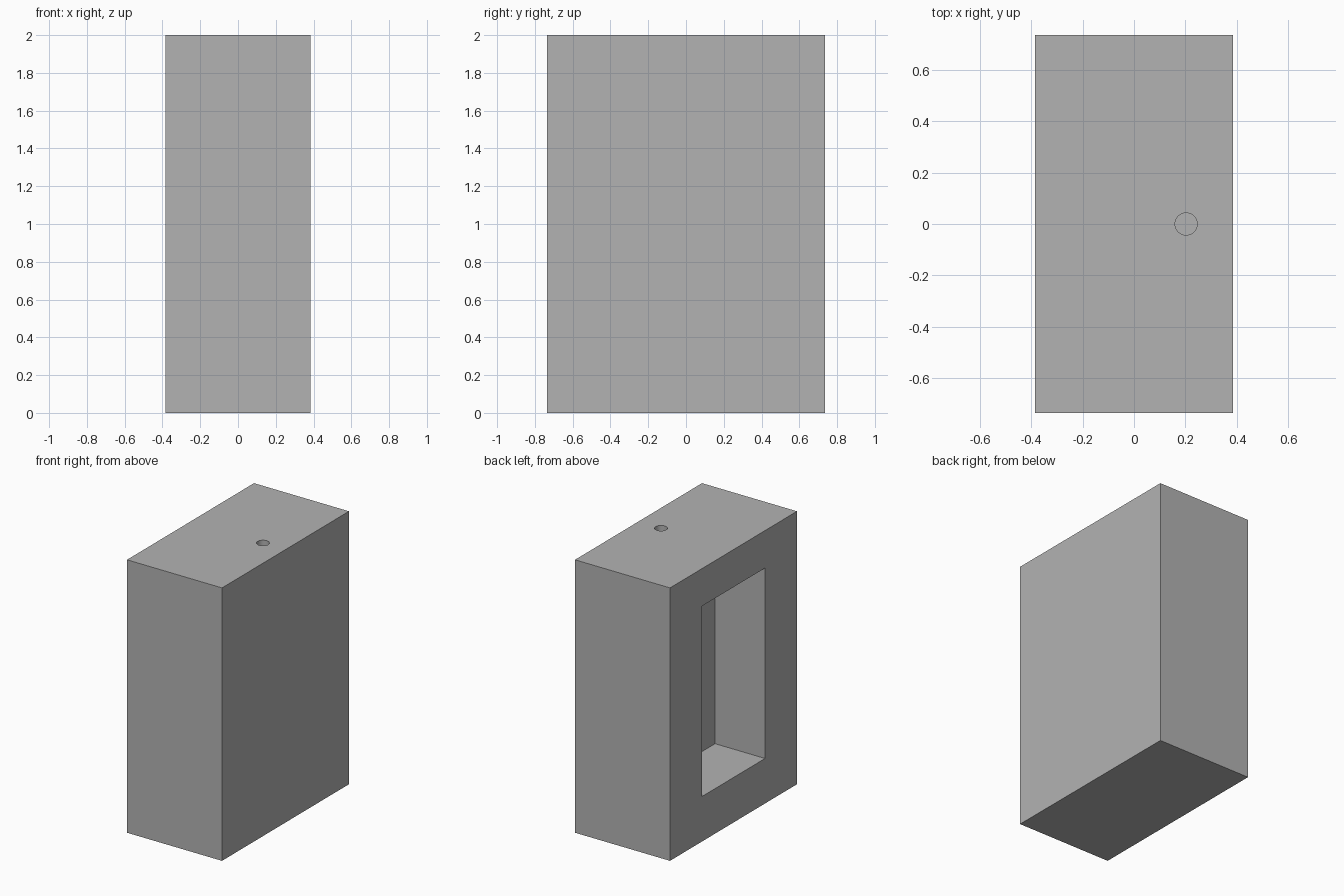
import bpy
from math import radians

old = bpy.data.objects.get("Cube")
if old:
    bpy.data.objects.remove(old, do_unlink=True)

HALF_X, HALF_Y, HEIGHT = 0.385, 0.735, 2.0
POCKET_BACK_X = 0.02       # inner wall of the side pocket
HOLE_DEPTH = 0.5

grey = bpy.data.materials.new("plain_grey")
grey.use_nodes = True
colour = (0.45, 0.45, 0.45, 1)
grey.diffuse_color = colour
grey.node_tree.nodes["Principled BSDF"].inputs["Base Color"].default_value = colour


def box(name, low, high):
    """Box spanning two opposite corners."""
    centre = [(a + b) / 2 for a, b in zip(low, high)]
    bpy.ops.mesh.primitive_cube_add(size=1, location=centre)
    ob = bpy.context.object
    ob.name = name
    ob.scale = [b - a for a, b in zip(low, high)]
    bpy.ops.object.transform_apply(location=True, rotation=False, scale=True)
    ob.data.materials.append(grey)
    return ob


def cut(target, cutter):
    """Subtract the cutter from the target and discard it."""
    cutter.hide_render = True
    mod = target.modifiers.new(cutter.name, 'BOOLEAN')
    mod.operation = 'DIFFERENCE'
    mod.solver = 'EXACT'
    mod.object = cutter
    bpy.ops.object.select_all(action='DESELECT')
    bpy.context.view_layer.objects.active = target
    target.select_set(True)
    bpy.ops.object.modifier_apply(modifier=mod.name)
    bpy.data.objects.remove(cutter, do_unlink=True)


# Solid block
block = box("block_body", (-HALF_X, -HALF_Y, 0), (HALF_X, HALF_Y, HEIGHT))

# Rectangular pocket opening on the -x side
cut(block, box("pocket_cutter", (-HALF_X - 0.1, -0.365, 0.33),
               (POCKET_BACK_X, 0.365, 1.725)))

# Round blind hole drilled down into the thick wall behind the pocket
bpy.ops.mesh.primitive_cylinder_add(
    vertices=48, radius=0.043, depth=2 * HOLE_DEPTH,
    location=((POCKET_BACK_X + HALF_X) / 2, 0, HEIGHT))
drill = bpy.context.object
drill.name = "hole_cutter"
drill.data.materials.append(grey)
cut(block, drill)

# Smooth hole wall, sharp edges elsewhere
bpy.ops.object.shade_smooth_by_angle(angle=radians(30))
